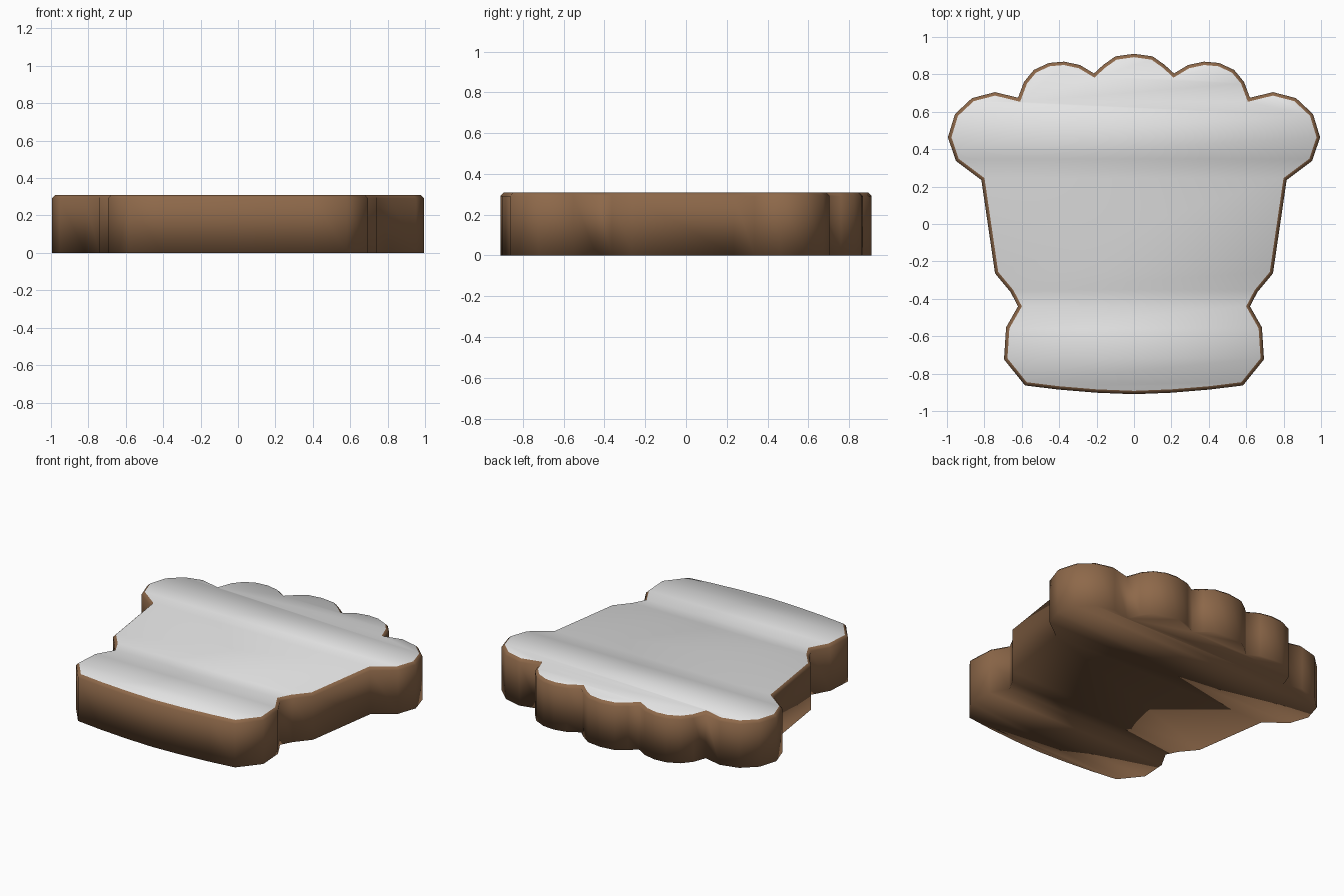
import bpy, bmesh
from mathutils import Vector

if "Cube" in bpy.data.objects:
    bpy.data.objects.remove(bpy.data.objects["Cube"])

HEIGHT, RIM = 0.31, 0.018

def material(name, rgb):
    m = bpy.data.materials.new(name)
    m.diffuse_color = (*rgb, 1)
    m.use_nodes = True
    m.node_tree.nodes["Principled BSDF"].inputs["Base Color"].default_value = m.diffuse_color
    return m

# Right half of the outline, back centre to front centre
half = [(0, .91), (.10, .896), (.165, .85), (.214, .805), (.289, .85), (.374, .868),
        (.455, .861), (.535, .824), (.588, .76), (.62, .675), (.743, .705),
        (.866, .673), (.957, .588), (.995, .463), (.952, .337), (.816, .235),
        (.743, -.264), (.66, -.364), (.62, -.44), (.684, -.553), (.695, -.724),
        (.583, -.863), (.406, -.885), (.20, -.902), (0, -.91)]
outline = [Vector(p) for p in half] + [Vector((-x, y)) for x, y in reversed(half[1:-1])]
n, h = len(outline), len(half)

def inset(points, d):
    """Mitred inward offset of a clockwise outline."""
    out = []
    for i, p in enumerate(points):
        a = (p - points[i - 1]).normalized()
        b = (points[(i + 1) % len(points)] - p).normalized()
        na, nb = Vector((a.y, -a.x)), Vector((b.y, -b.x))
        out.append(p + (na + nb) * d / (1 + na.dot(nb)))
    return out

bm = bmesh.new()

def ring(points, z):
    return [bm.verts.new((p.x, p.y, z)) for p in points]

# Wall and narrow chamfered rim
rings = [ring(outline, 0), ring(outline, HEIGHT - .018), ring(inset(outline, RIM), HEIGHT)]
for lo, hi in zip(rings, rings[1:]):
    for i in range(n):
        j = (i + 1) % n
        bm.faces.new((lo[i], lo[j], hi[j], hi[i]))

# Flat caps: scalloped crown, shoulders, then cross strips down the body
def cap(r, mat):
    groups = [range(0, 10), range(9, 13)] + [range(i, i + 2) for i in range(12, h - 1)]
    for g in groups:
        ids = list(g) + [(n - i) % n for i in reversed(g)]
        ids = list(dict.fromkeys(ids))
        bm.faces.new([r[i] for i in ids]).material_index = mat

cap(rings[0], 0)
cap(rings[2], 1)
bmesh.ops.recalc_face_normals(bm, faces=bm.faces[:])
for f in bm.faces:
    f.smooth = True

mesh = bpy.data.meshes.new("scalloped_plaque")
bm.to_mesh(mesh)
bm.free()
mesh.materials.append(material("brown side", (.27, .14, .068)))
mesh.materials.append(material("white top", (.8, .8, .8)))
obj = bpy.data.objects.new("scalloped_plaque", mesh)
bpy.context.collection.objects.link(obj)
